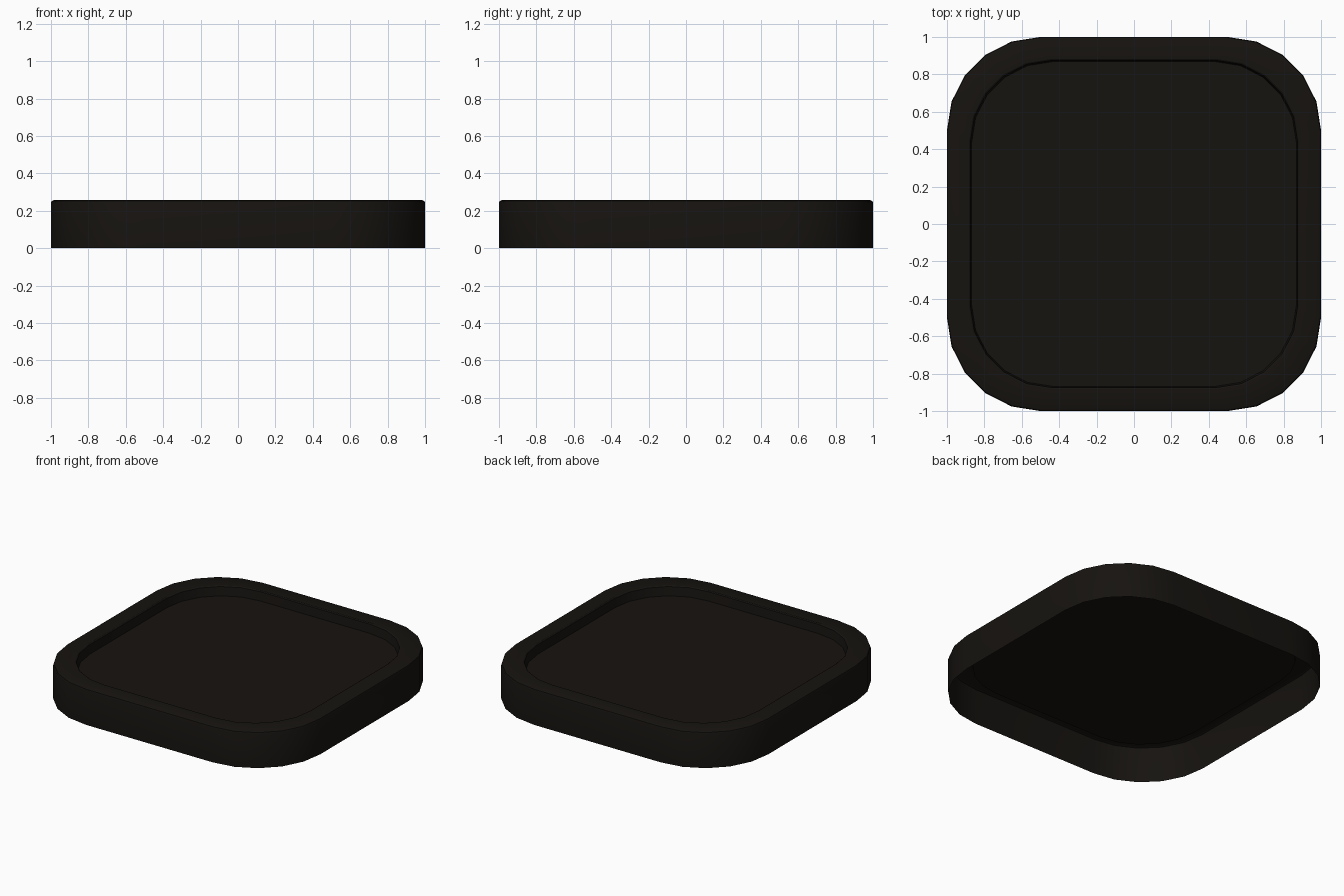
import bpy, bmesh
from math import sin, cos, radians

if "Cube" in bpy.data.objects:
    bpy.data.objects.remove(bpy.data.objects["Cube"])

SEGMENTS = 5  # facets per rounded corner


def rounded_square(bm, half, radius, z):
    """Ring of vertices around a rounded square."""
    core = half - radius
    ring = []
    for q, (sx, sy) in enumerate([(1, 1), (-1, 1), (-1, -1), (1, -1)]):
        for i in range(SEGMENTS + 1):
            a = radians(90 * q + 90 * i / SEGMENTS)
            ring.append(bm.verts.new((sx * core + radius * cos(a),
                                      sy * core + radius * sin(a), z)))
    return ring


# Profile from the open bottom edge, over the rim, down into the recess:
# (half width, corner radius, height)
profile = [
    (1.0, 0.5, 0.0),
    (1.0, 0.5, 0.242),
    (0.996, 0.496, 0.252),
    (0.986, 0.486, 0.257),
    (0.882, 0.441, 0.257),
    (0.875, 0.437, 0.252),
    (0.868, 0.434, 0.19),
]

bm = bmesh.new()
rings = [rounded_square(bm, *p) for p in profile]
for lower, upper in zip(rings, rings[1:]):
    n = len(lower)
    for i in range(n):
        j = (i + 1) % n
        bm.faces.new((lower[i], lower[j], upper[j], upper[i]))
bm.faces.new(rings[-1])  # recessed floor, underside stays open

mesh = bpy.data.meshes.new("tray_shell")
bm.to_mesh(mesh)
bm.free()
tray = bpy.data.objects.new("tray_shell", mesh)
bpy.context.collection.objects.link(tray)

# Near-black finish
mat = bpy.data.materials.new("dark_finish")
mat.diffuse_color = (0.008, 0.0065, 0.005, 1)
mat.use_nodes = True
mat.node_tree.nodes["Principled BSDF"].inputs["Base Color"].default_value = mat.diffuse_color
mesh.materials.append(mat)

bpy.context.view_layer.objects.active = tray
tray.select_set(True)
bpy.ops.object.shade_smooth_by_angle(angle=radians(30))
